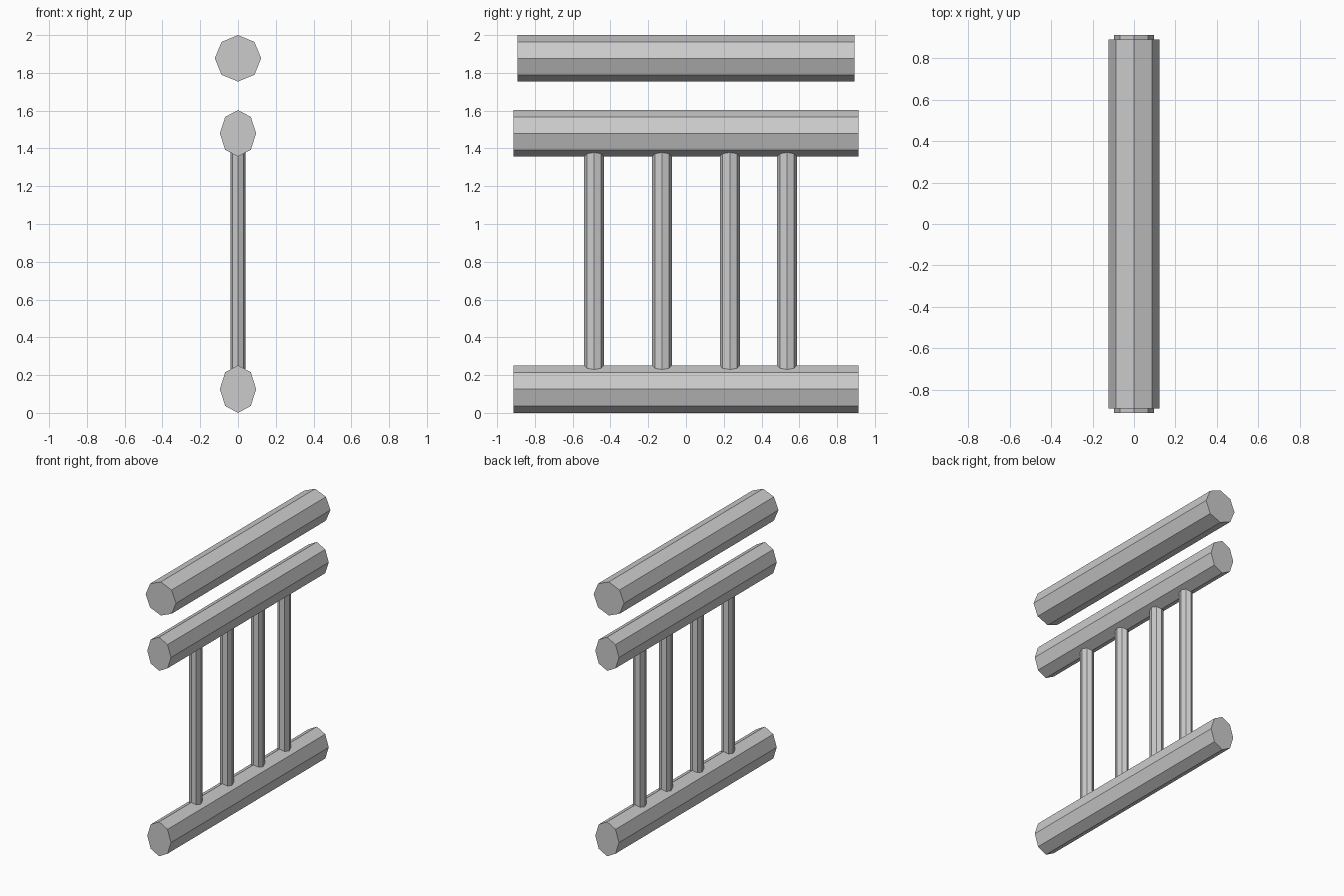
import bpy
import math
from mathutils import Matrix

if "Cube" in bpy.data.objects:
    bpy.data.objects.remove(bpy.data.objects["Cube"])


def octagon_bar(name, center, rx, ry, length, along_y=False):
    """Eight-sided bar with corners on its cross-section axes."""
    bpy.ops.mesh.primitive_cylinder_add(vertices=8, radius=1, depth=1)
    bar = bpy.context.object
    bar.name = bar.data.name = name
    m = Matrix.Diagonal((rx, ry, length, 1))
    if along_y:
        m = Matrix.Rotation(math.radians(90), 4, 'X') @ m
    bar.data.transform(m)
    bar.location = center
    return bar


# Horizontal rails: round handrail above two narrower rails
octagon_bar("handrail", (0, 0, 1.877), 0.123, 0.123, 1.785, along_y=True)
octagon_bar("upper_rail", (0, 0, 1.48), 0.096, 0.123, 1.824, along_y=True)
octagon_bar("bottom_rail", (0, 0, 0.126), 0.096, 0.126, 1.824, along_y=True)

# Upright balusters, sunk slightly into the rails
for i, y in enumerate((-0.487, -0.127, 0.232, 0.535)):
    octagon_bar(f"baluster_{i + 1}", (0, y, 0.803), 0.041, 0.053, 1.2)
